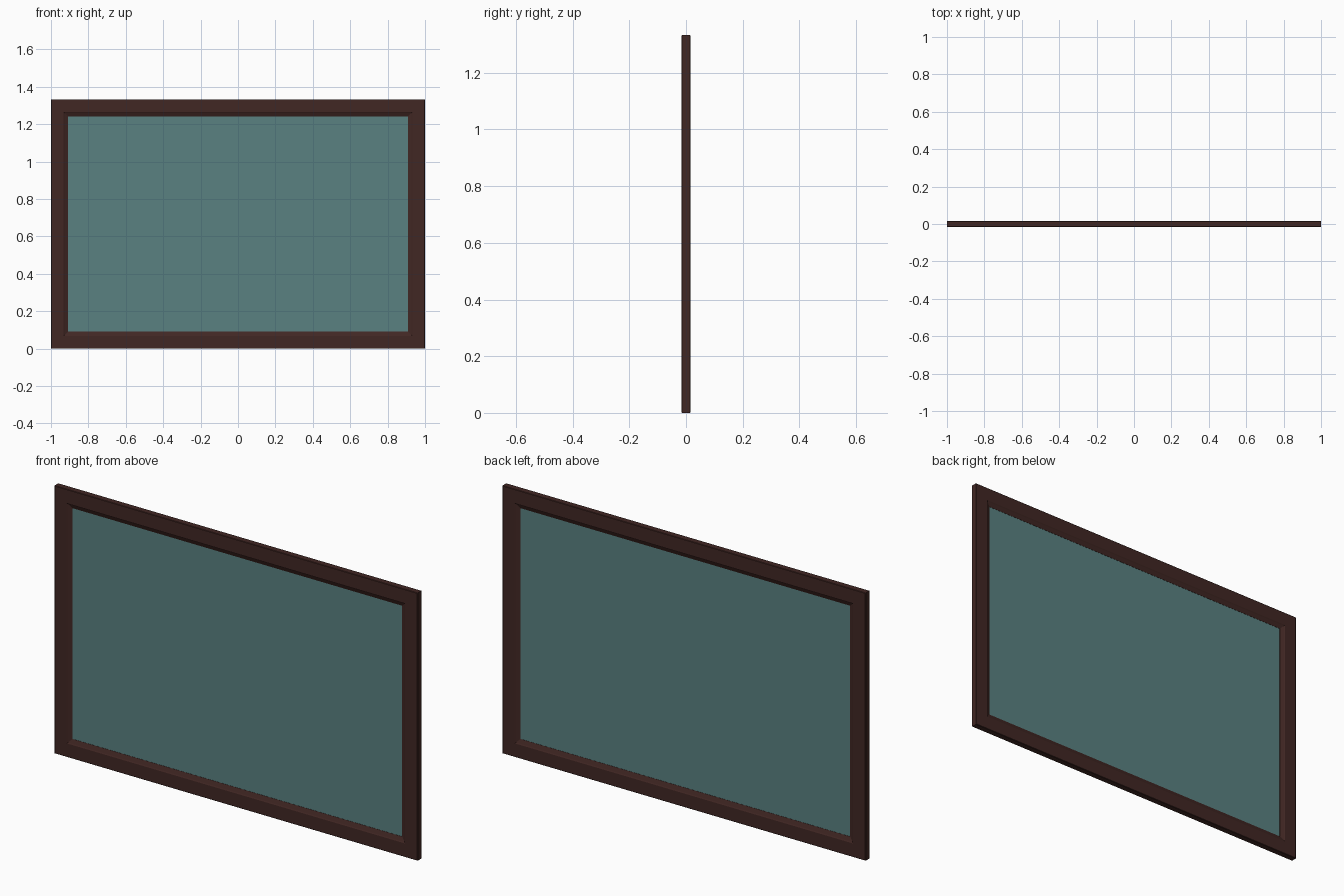
import bpy, bmesh

if "Cube" in bpy.data.objects:
    bpy.data.objects.remove(bpy.data.objects["Cube"])

W, H = 1.0, 1.333      # half width, full height


def material(name, color):
    m = bpy.data.materials.new(name)
    m.diffuse_color = color
    m.use_nodes = True
    m.node_tree.nodes["Principled BSDF"].inputs["Base Color"].default_value = m.diffuse_color
    return m


def make_object(name, bm, mat):
    bmesh.ops.recalc_face_normals(bm, faces=bm.faces)
    me = bpy.data.meshes.new(name)
    bm.to_mesh(me)
    bm.free()
    me.materials.append(mat)
    ob = bpy.data.objects.new(name, me)
    bpy.context.collection.objects.link(ob)
    return ob


wood = material("dark_wood", (0.053, 0.02, 0.017, 1))
glass = material("tinted_glass", (0.10, 0.22, 0.22, 0.85))

# Frame: mitred moulding, profile as (inset from outer edge, y)
half = [(0.0, -0.014), (0.002, -0.016), (0.068, -0.016), (0.073, -0.013), (0.092, -0.005)]
profile = half + [(i, -y) for i, y in reversed(half)]
bm = bmesh.new()
rings = []
for i, y in profile:
    corners = [(-W + i, i), (W - i, i), (W - i, H - i), (-W + i, H - i)]
    rings.append([bm.verts.new((x, y, z)) for x, z in corners])
for a, b in zip(rings, rings[1:] + rings[:1]):
    for k in range(4):
        n = (k + 1) % 4
        bm.faces.new((a[k], a[n], b[n], b[k]))
make_object("frame", bm, wood)

# Glass pane seated in the frame
bm = bmesh.new()
bmesh.ops.create_cube(bm, size=1)
for v in bm.verts:
    v.co.x *= 2 * (W - 0.09)
    v.co.y *= 0.008
    v.co.z = H / 2 + v.co.z * (H - 0.18)
make_object("glass_pane", bm, glass)
